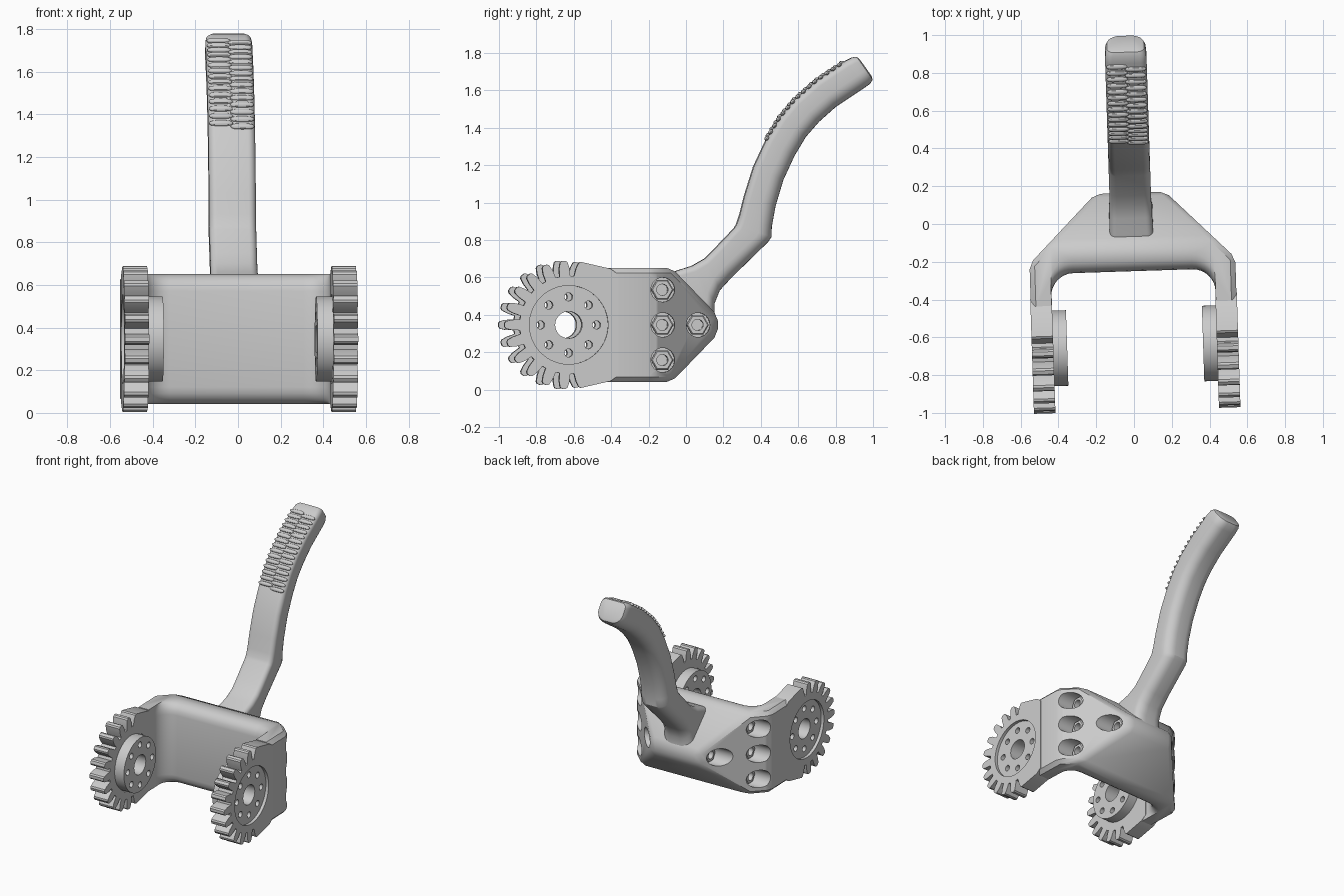
import bpy, bmesh
from math import sin, cos, pi, radians, sqrt, copysign
from mathutils import Vector, Matrix

if "Cube" in bpy.data.objects:
    bpy.data.objects.remove(bpy.data.objects["Cube"])

ZC = 0.345          # height of the gear axis and body mid-plane
GY = -0.645         # gear axis position


def finish(name, bm):
    bmesh.ops.recalc_face_normals(bm, faces=bm.faces)
    me = bpy.data.meshes.new(name)
    bm.to_mesh(me)
    bm.free()
    ob = bpy.data.objects.new(name, me)
    bpy.context.collection.objects.link(ob)
    return ob


def loft(name, parts, closed=False):
    """Each part is a list of rings with equal point counts; rings are skinned together."""
    bm = bmesh.new()
    for rings in parts:
        vs = [[bm.verts.new(p) for p in r] for r in rings]
        n = len(vs[0])
        pairs = list(zip(vs, vs[1:])) + ([(vs[-1], vs[0])] if closed else [])
        for a, b in pairs:
            for i in range(n):
                j = (i + 1) % n
                bm.faces.new((a[i], a[j], b[j], b[i]))
        if not closed:
            bm.faces.new(vs[0])
            bm.faces.new(vs[-1])
    return finish(name, bm)


def circle(x, y, z, r, n=32):
    return [(x, y + r * cos(2 * pi * i / n), z + r * sin(2 * pi * i / n)) for i in range(n)]


def rod(x0, x1, y, z, r, n=32):
    return [circle(x0, y, z, r, n), circle(x1, y, z, r, n)]


def cut(ob, parts):
    cutter = parts if isinstance(parts, bpy.types.Object) else loft("cutter", parts)
    cutter.hide_render = True
    m = ob.modifiers.new("cut", 'BOOLEAN')
    m.operation, m.solver, m.object = 'DIFFERENCE', 'EXACT', cutter
    bpy.context.view_layer.objects.active = ob
    bpy.ops.object.modifier_apply(modifier=m.name)
    bpy.data.objects.remove(cutter)


# Yoke body: a block clipped by sloping planes, edges chamfered
bm = bmesh.new()
bmesh.ops.create_cube(bm, size=1)
y0, y1 = -0.42, 0.165
for v in bm.verts:
    v.co = Vector((v.co.x * 1.09, (y0 + y1) / 2 + v.co.y * (y1 - y0), ZC + v.co.z * 0.61))
for co, no in [((0.35, 0, ZC), (1, 1, 0)), ((-0.35, 0, ZC), (-1, 1, 0)),
               ((0, 0.215, ZC), (0, 1, 1)), ((0, 0.215, ZC), (0, 1, -1))]:
    bmesh.ops.bisect_plane(bm, geom=bm.verts[:] + bm.edges[:] + bm.faces[:],
                           plane_co=co, plane_no=Vector(no).normalized(), clear_outer=True)
    bmesh.ops.holes_fill(bm, edges=[e for e in bm.edges if e.is_boundary], sides=0)
edges = [e for e in bm.edges if not all(v.co.y < y0 + 0.001 for v in e.verts)]
bmesh.ops.bevel(bm, geom=edges, offset=0.027, segments=1, profile=0.5,
                affect='EDGES', clamp_overlap=True)
body = finish("yoke_body", bm)

# Opening between the arms, rounded over at the top and bottom of the wall
rings = []
R = 0.08
for d in (-.4, -.305, -.3, -.29, -.275, -.255, -.225, .225, .255, .275, .29, .3, .305, .4):
    t = min(R, max(0, abs(d) - (0.305 - R)))
    wall = -0.25 + R - sqrt(max(0, R * R - t * t))
    arc = [(0.315 + 0.12 * cos(a * pi / 16), wall - 0.12 + 0.12 * sin(a * pi / 16)) for a in range(9)]
    plan = [(0.435, -1)] + arc + [(-x, y) for x, y in reversed(arc)] + [(-0.435, -1)]
    rings.append([(x, y, ZC + d) for x, y in plan])
cut(body, loft("opening", [rings]))

# Counterbored bolt holes in the slanted sides
bolts = [(-0.14, ZC + 0.188), (-0.14, ZC), (-0.14, ZC - 0.188), (0.055, ZC)]
for s in (-1, 1):
    cut(body, [rod(s * (0.35 - y - 0.12), s * 0.7, y, z, 0.065) for y, z in bolts])
    cut(body, [rod(s * (0.35 - y - 0.19), s * (0.35 - y - 0.1), y, z, 0.03, 20) for y, z in bolts])

# Hex nuts at the bottom of the holes
nuts = []
for s in (-1, 1):
    for y, z in bolts:
        xf = 0.35 - y - 0.123

        def hexring(x, r, n=24):
            out = []
            for i in range(n):
                a = 2 * pi * i / n
                k = r * cos(pi / 6) / cos((a % (pi / 3)) - pi / 6)
                out.append((s * x, y + k * cos(a), z + k * sin(a)))
            return out
        nuts.append([hexring(xf, 0.06), hexring(xf + 0.045, 0.06), hexring(xf + 0.052, 0.053),
                     circle(s * (xf + 0.052), y, z, 0.03, 24), circle(s * xf, y, z, 0.03, 24)])
loft("hex_nuts", nuts, closed=True)

# Partial gears at the arm ends, and bored hubs
pitch = radians(17.1)
prof = []
for k in range(-6, 7):
    for r, f in ((.262, -.37), (.305, -.3), (.335, -.2), (.343, -.1),
                 (.343, .1), (.335, .2), (.305, .3), (.262, .37)):
        a = pi + (k + f) * pitch
        prof.append((GY + r * cos(a), ZC + r * sin(a)))
prof = prof[3:-3] + [(-0.42, ZC - 0.3), (-0.38, ZC - 0.27), (-0.38, ZC + 0.27), (-0.42, ZC + 0.3)]
for s, side in ((-1, "left"), (1, "right")):
    gear = loft(side + "_gear", [[[(s * x, y, z) for y, z in prof] for x in (0.433, 0.547)]])
    cut(gear, [rod(s * 0.3, s * 0.7, GY, ZC, 0.21, 64)])
    hub = loft(side + "_hub", [rod(s * 0.36, s * 0.435, GY, ZC, 0.2, 64)
                               + rod(s * 0.436, s * 0.525, GY, ZC, 0.212, 64)])
    holes = [rod(s * 0.3, s * 0.7, GY, ZC, 0.072)]
    for i in range(8):
        a = i * pi / 4
        holes.append(rod(s * 0.3, s * 0.7, GY + 0.15 * cos(a), ZC + 0.15 * sin(a), 0.022, 16))
    cut(hub, holes)

# Handle: sections given by front point, back point, half width
stations = [
    (-.12, .60, .155, .34, .115), (-.05, .635, .15, .40, .115), (.03, .66, .152, .46, .112),
    (.10, .70, .18, .53, .11), (.15, .75, .24, .595, .11), (.255, .86, .44, .79, .11),
    (.268, .88, .456, .815, .11), (.285, .93, .458, .87, .11), (.31, 1.03, .478, .98, .11),
    (.36, 1.19, .52, 1.12, .11), (.43, 1.34, .58, 1.25, .11), (.50, 1.455, .64, 1.35, .11),
    (.58, 1.55, .71, 1.43, .11), (.70, 1.655, .80, 1.51, .11), (.85, 1.755, .95, 1.61, .11),
    (.887, 1.775, .985, 1.635, .107), (.91, 1.778, .997, 1.655, .098), (.923, 1.77, .993, 1.672, .085)]


def section(fy, fz, by, bz, w):
    f, b = Vector((0, fy, fz)), Vector((0, by, bz))
    c, h = (f + b) / 2, (f - b).length / 2
    up = (f - b).normalized()
    pts = []
    # small corner radius on the front, large on the back
    for sx, sv, r, a0 in ((1, 1, .035, 0), (-1, 1, .035, 90), (-1, -1, .075, 180), (1, -1, .075, 270)):
        r = min(r, h * 0.9, w * 0.8)
        for i in range(7):
            a = radians(a0 + 15 * i)
            pts.append(c + Vector((sx * (w - r) + r * cos(a), 0, 0)) + up * (sv * (h - r) + r * sin(a)))
    return pts


loft("handle", [[section(*st) for st in stations]])

# Grip ridges: two interlocking columns along the upper front of the handle
front = [Vector((0, st[0], st[1])) for st in stations[10:15]]


def along(d):
    for a, b in zip(front, front[1:]):
        L = (b - a).length
        if d <= L or b is front[-1]:
            return a + (b - a) * (d / L), (b - a) / L
        d -= L


bm = bmesh.new()
total = sum((b - a).length for a, b in zip(front, front[1:]))
N = 15
for i in range(N):
    for col in (-1, 1):
        p, t = along((i + (0.5 if col < 0 else 0.05)) * total / N)
        n = Vector((0, -t.z, t.y))
        new = bmesh.ops.create_uvsphere(bm, u_segments=12, v_segments=10, radius=1)["verts"]
        for v in new:
            q = v.co.copy()
            x = copysign(abs(q.z) ** 0.6, q.z)
            v.co = p + Vector((col * 0.05 + 0.056 * x, 0, 0)) + t * (0.015 * q.x) + n * (0.013 * q.y)
finish("grip_ridges", bm)

# The whole part is turned slightly about z
M = Matrix.Translation((-0.015, 0, 0.001)) @ Matrix.Rotation(0.0325, 4, 'Z')
bpy.ops.object.select_all(action='DESELECT')
for ob in bpy.context.scene.objects:
    ob.data.transform(M)
    ob.select_set(True)
    bpy.context.view_layer.objects.active = ob
bpy.ops.object.shade_smooth_by_angle(angle=radians(30))
